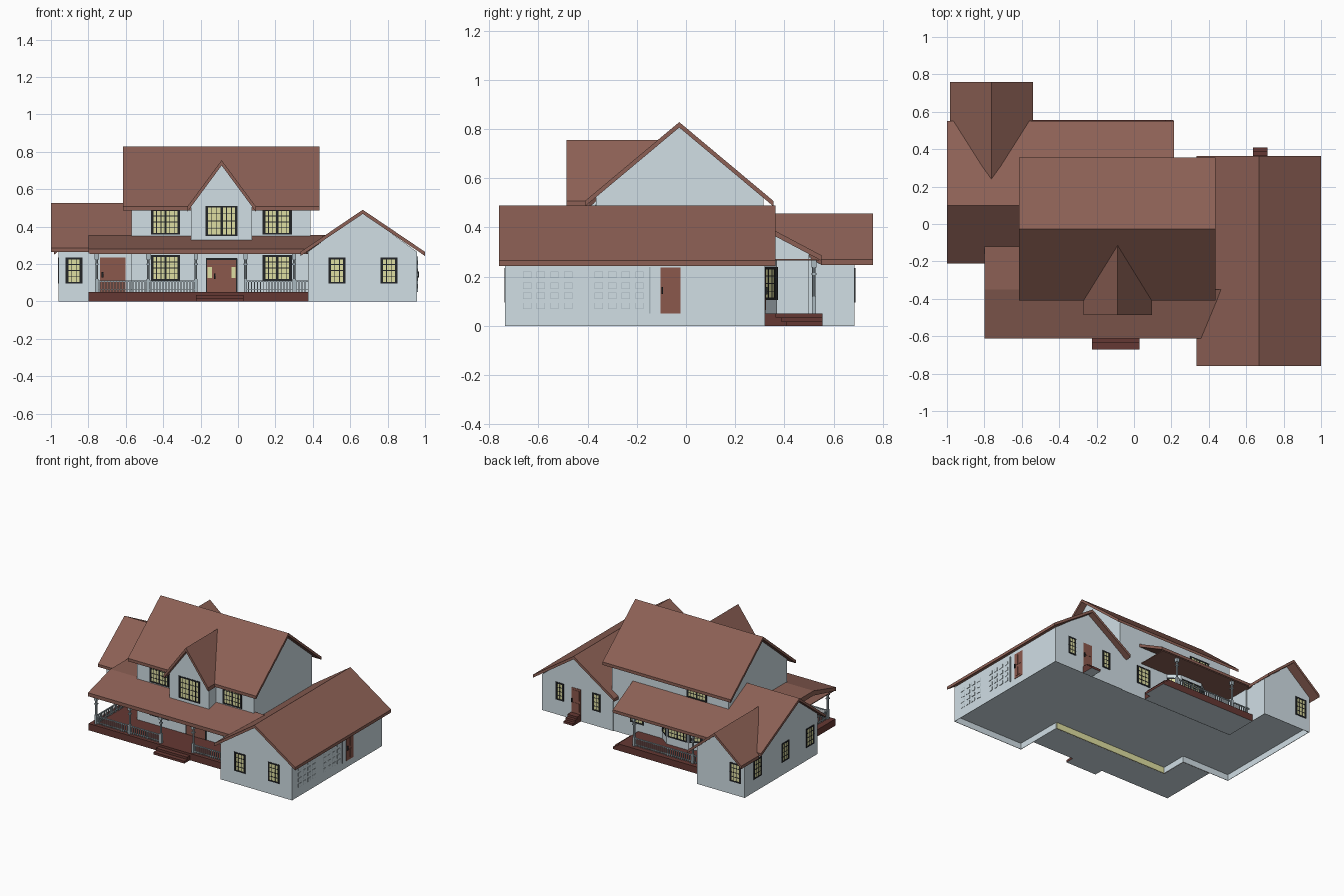
import bpy, bmesh, math
from mathutils import Matrix, Vector

if "Cube" in bpy.data.objects:
    bpy.data.objects.remove(bpy.data.objects["Cube"])


def mat(name, r, g, b):
    m = bpy.data.materials.new(name)
    m.diffuse_color = (r, g, b, 1)
    m.use_nodes = True
    m.node_tree.nodes["Principled BSDF"].inputs["Base Color"].default_value = m.diffuse_color
    return m


WALL = mat("pale_wall", .635, .735, .785)
ROOF = mat("brown_roof", .262, .117, .09)
DECK = mat("dark_red_deck", .13, .04, .033)
DOOR = mat("door_brown", .26, .098, .073)
GLASS = mat("yellow_glass", .74, .74, .36)
FRAME = mat("dark_frame", .016, .018, .02)
TRIM = mat("grey_trim", .40, .48, .52)


def finish(name, bm, material, matrix=None):
    bmesh.ops.recalc_face_normals(bm, faces=bm.faces[:])
    me = bpy.data.meshes.new(name)
    bm.to_mesh(me)
    bm.free()
    me.materials.append(material)
    if material == DECK:  # deck undersides are pale like the floor
        me.materials.append(WALL)
        for p in me.polygons:
            p.material_index = 1 if p.normal.z < -.9 else 0
    ob = bpy.data.objects.new(name, me)
    if matrix:
        ob.matrix_world = matrix
    bpy.context.collection.objects.link(ob)
    return ob


def add_prism(bm, pts, vec):
    face = bm.faces.new([bm.verts.new(p) for p in pts])
    ext = bmesh.ops.extrude_face_region(bm, geom=[face], use_keep_orig=True)
    moved = [v for v in ext["geom"] if isinstance(v, bmesh.types.BMVert)]
    bmesh.ops.translate(bm, verts=moved, vec=Vector(vec))


def prism(name, pts, vec, material):
    bm = bmesh.new()
    add_prism(bm, pts, vec)
    return finish(name, bm, material)


def add_box(bm, x0, x1, y0, y1, z0, z1):
    m = Matrix.Translation(((x0 + x1) / 2, (y0 + y1) / 2, (z0 + z1) / 2))
    bmesh.ops.create_cube(bm, size=1, matrix=m @ Matrix.Diagonal((x1 - x0, y1 - y0, z1 - z0, 1)))


def boxes(name, items, material, matrix=None):
    bm = bmesh.new()
    for b in items:
        add_box(bm, *b)
    return finish(name, bm, material, matrix)


def gable_roof(name, axis, c, half, ridge, eave, r0, r1, e0, e1, t=.022):
    """Two slabs; ridge runs r0..r1 along axis, eaves run e0..e1."""
    bm = bmesh.new()
    for s in (-1, 1):
        pts = [(c, r0, ridge), (c, r1, ridge), (c + s * half, e1, eave), (c + s * half, e0, eave)]
        if axis == 'x':
            pts = [(v, u, z) for u, v, z in pts]
        add_prism(bm, pts, (0, 0, -t))
    return finish(name, bm, ROOF)


def place(x, y, deg):
    # local -y is the outward direction: 0 front, 90 right, 180 back, -90 left
    return Matrix.Translation((x, y, 0)) @ Matrix.Rotation(math.radians(deg), 4, 'Z')


def window(name, x, y, z, w, h, deg=0, cols=3, rows=4, panes=1):
    m = place(x, y, deg)
    boxes(name + "_glass", [(-w / 2, w / 2, -.0015, .001, z - h / 2, z + h / 2)], GLASS, m)
    bars = []
    n = cols * panes
    for i in range(n + 1):
        u = -w / 2 + w * i / n
        k = .007 if i in (0, n) else .006 if i % cols == 0 else .0018
        bars.append((u - k, u + k, -.003, 0, z - h / 2, z + h / 2))
    for j in range(rows + 1):
        v = z - h / 2 + h * j / rows
        k = .005 if j in (0, rows) else .0018
        bars.append((-w / 2 - .007, w / 2 + .007, -.0034, 0, v - k, v + k))
    boxes(name + "_frame", bars, FRAME, m)


def door(name, x, y, w, z0, z1, deg=0):
    m = place(x, y, deg)
    panels = [(-w / 2, w / 2, -.003, .001, z0, z1)]
    for s in (-1, 1):
        for a, b in ((.08, .42), (.52, .92)):
            c, k = s * w * .21, w * .15
            panels.append((c - k, c + k, -.005, 0, z0 + a * (z1 - z0), z0 + b * (z1 - z0)))
    boxes(name, panels, DOOR, m)
    zh = z0 + .42 * (z1 - z0)
    boxes(name + "_handle", [(-w * .44, -w * .36, -.012, 0, zh, zh + .03)], FRAME, m)


def post(name, x, y, z0, z1):
    bm = bmesh.new()
    ring = [(x + .007 * math.cos(i * math.pi / 4), y + .007 * math.sin(i * math.pi / 4), z0) for i in range(8)]
    add_prism(bm, ring, (0, 0, z1 - z0))
    for a, b, k in ((z0, z0 + .07, .009), (z1 - .03, z1, .011), (z1 - .06, z1 - .052, .010)):
        add_box(bm, x - k, x + k, y - k, y + k, a, b)
    finish(name, bm, TRIM)


def railing(name, x0, y0, x1, y1):
    length = math.hypot(x1 - x0, y1 - y0)
    m = place(x0, y0, math.degrees(math.atan2(y1 - y0, x1 - x0)))
    items = [(0, length, -.004, .004, .105, .112), (0, length, -.004, .004, .06, .065)]
    n = round(length / .016)
    for i in range(1, n):
        u = length * i / n
        items.append((u - .0025, u + .0025, -.0025, .0025, .05, .106))
    boxes(name, items, TRIM, m)


F = .045  # floor level; below it only a thin foundation skirt

# main two-storey block, ridge along x
prism("main_walls", [(-.57, -.365, F), (-.57, .315, F), (-.57, .315, .525), (-.57, -.0275, .812), (-.57, -.365, .525)],
      (.957, 0, 0), WALL)
gable_roof("main_roof", 'x', -.0275, .3825, .828, .508, -.615, .435, -.615, .435)

# right wing, ridge along y
prism("garage_walls", [(.373, -.735, F), (.957, -.735, F), (.957, -.735, .265), (.665, -.735, .477), (.373, -.735, .265)],
      (0, 1.055, 0), WALL)
gable_roof("garage_roof", 'y', .667, .333, .49, .265, -.76, .363, -.76, .363)

# left wing with long rear slope that also covers the back porch
prism("left_wing_walls", [(-.96, -.165, F), (-.96, .5, F), (-.96, .5, .295), (-.96, .10, .51), (-.96, -.165, .30)],
      (.4, 0, 0), WALL)
prism("left_wing_front_roof", [(-1, .10, .525), (-.56, .10, .525), (-.56, -.21, .285), (-1, -.21, .285)],
      (0, 0, -.02), ROOF)
prism("rear_long_roof", [(-1, .10, .525), (.215, .10, .525), (.215, .55, .287), (-1, .55, .287)],
      (0, 0, -.022), ROOF)

# rear gable of the left wing
prism("rear_wing_walls", [(-.96, .3, F), (-.57, .3, F), (-.57, .3, .278), (-.765, .3, .442), (-.96, .3, .278)],
      (0, .385, 0), WALL)
gable_roof("rear_wing_roof", 'y', -.7625, .2225, .456, .27, .24, .76, .55, .76)

# foundation skirt around the house outline
outline = [(.373, -.365), (.373, -.735), (.957, -.735), (.957, .32), (.373, .32), (.373, .315), (-.57, .315),
           (-.57, .685), (-.96, .685), (-.96, -.165), (-.57, -.165), (-.57, -.365)]
skirt = []
for (ax, ay), (bx, by) in zip(outline, outline[1:]):
    length = math.hypot(bx - ax, by - ay)
    nx, ny = -(by - ay) / length * .003, (bx - ax) / length * .003  # inward
    xs, ys = sorted((ax, ax + nx, bx, bx + nx)), sorted((ay, ay + ny, by, by + ny))
    skirt.append((xs[0], xs[-1], ys[0], ys[-1], 0, F))
boxes("foundation_skirt", skirt, WALL)
boxes("foundation_front_strip", [(-.57, .373, -.365, -.361, 0, F)], GLASS)

# front dormer
prism("dormer_walls", [(-.25, -.445, .322), (.075, -.445, .322), (.075, -.445, .51), (-.0875, -.445, .73), (-.25, -.445, .51)],
      (0, .245, 0), WALL)
gable_roof("dormer_roof", 'y', -.0875, .1825, .755, .508, -.486, -.115, -.486, -.395, .028)

# front porch: roof, ceiling, deck, steps
prism("porch_roof_left", [(-.8, -.613, .255), (-.8, -.613, .281), (-.8, -.35, .355), (-.8, -.115, .355), (-.8, -.115, .32),
                          (-.8, -.35, .32)], (.24, 0, 0), ROOF)
prism("porch_roof", [(-.56, -.613, .281), (.365, -.613, .281), (.465, -.35, .355), (-.56, -.35, .355)],
      (0, 0, -.026), ROOF)
boxes("porch_ceiling", [(-.79, .373, -.605, -.36, .253, .259), (-.79, -.57, -.36, -.165, .253, .259)], ROOF)
boxes("front_deck", [(-.8, .373, -.605, -.366, 0, .05), (-.8, -.571, -.366, -.166, 0, .05)], DECK)
boxes("front_steps", [(-.225, .03, -.67, -.6, 0, .017), (-.225, .03, -.637, -.6, 0, .034)], DECK)
for i, x in enumerate((-.755, -.48, -.225, .04, .3)):
    post(f"front_post_{i}", x, -.58, .05, .255)
post("side_post", -.755, -.2, .05, .255)
railing("front_rail_left", -.755, -.58, -.225, -.58)
railing("front_rail_right", .04, -.58, .373, -.58)
railing("side_rail", -.755, -.58, -.755, -.165)

# back porch
boxes("back_deck", [(-.57, .17, .316, .555, 0, .05)], DECK)
boxes("back_steps", [(.17, .195, .37, .555, 0, .034), (.195, .21, .37, .555, 0, .017)], DECK)
boxes("back_porch_ceiling", [(-.57, .2, .31, .54, .265, .271)], ROOF)
for i, x in enumerate((-.42, .06)):
    post(f"back_post_{i}", x, .52, .05, .267)
railing("back_rail", -.57, .52, .06, .52)

# bay window under the back porch
prism("bay_walls", [(-.36, .31, .05), (-.28, .37, .05), (-.10, .37, .05), (-.02, .31, .05)], (0, 0, .217), WALL)
window("bay_window", -.19, .37, .172, .15, .125, 180, panes=2)
for s in (-1, 1):
    window(f"bay_side_window_{s}", -.19 + s * .13, .34, .172, .07, .125, math.degrees(math.atan2(s * .6, -.8)))

# front windows
for x in (-.388, .21):
    for z in (.179, .425):
        window("front_window", x, -.365, z, .142, .126, panes=2)
window("dormer_window", -.0875, -.445, .43, .158, .152, panes=2)
for x in (.53, .807):
    window("garage_front_window", x, -.735, .165, .078, .13)
window("left_front_window", -.877, -.165, .165, .075, .13)

# back and left side windows
for x in (.81, .51):
    window("garage_back_window", x, .32, .175, .052, .12, 180, cols=2)
window("back_window", .18, .315, .172, .1, .125, 180)
window("back_upper_window", -.31, .315, .448, .15, .06, 180, rows=2, panes=2)
window("rear_wing_window", -.885, .685, .165, .078, .13, 180)
for y in (.535, .21, -.08):
    window("left_side_window", -.96, y, .165, .078, .13, -90)

# front entrance with sidelights
boxes("front_door_surround", [(-.165, -.01, -.367, -.36, .05, .222)], DOOR)
boxes("front_door_frame", [(-.17, -.005, -.369, -.36, .222, .232), (-.171, -.165, -.369, -.36, .05, .23),
                           (-.01, -.004, -.369, -.36, .05, .23)], FRAME)
door("front_door", -.0875, -.366, .09, .05, .215)
boxes("sidelights", [(-.162, -.14, -.369, -.36, .125, .185), (-.035, -.013, -.369, -.36, .125, .185)], GLASS)

# other doors and the back steps
door("left_wing_door", -.67, -.165, .135, .05, .235)
door("garage_side_door", .957, -.063, .082, .05, .238, 90)
door("garage_back_door", .675, .32, .075, .05, .235, 180)
boxes("garage_back_steps", [(.637, .715, .321, .365, 0, .05), (.637, .715, .36, .388, 0, .034),
                            (.637, .715, .385, .41, 0, .017)], DECK)

# panelled doors on the right wall: pale tiles with thin grey borders, and the downspout
tiles, borders = [], []
for y in [s + c * .0553 for s in (-.645, -.355) for c in range(4)]:
    for z in (.081, .122, .163, .207):
        tiles.append((.955, .9595, y - .015, y + .015, z - .011, z + .011))
        borders.append((.955, .9585, y - .017, y + .017, z - .013, z + .013))
boxes("garage_door_panels", tiles, WALL)
boxes("garage_door_borders", borders, TRIM)
boxes("downspout", [(.955, .963, -.151, -.145, .05, .24)], TRIM)
